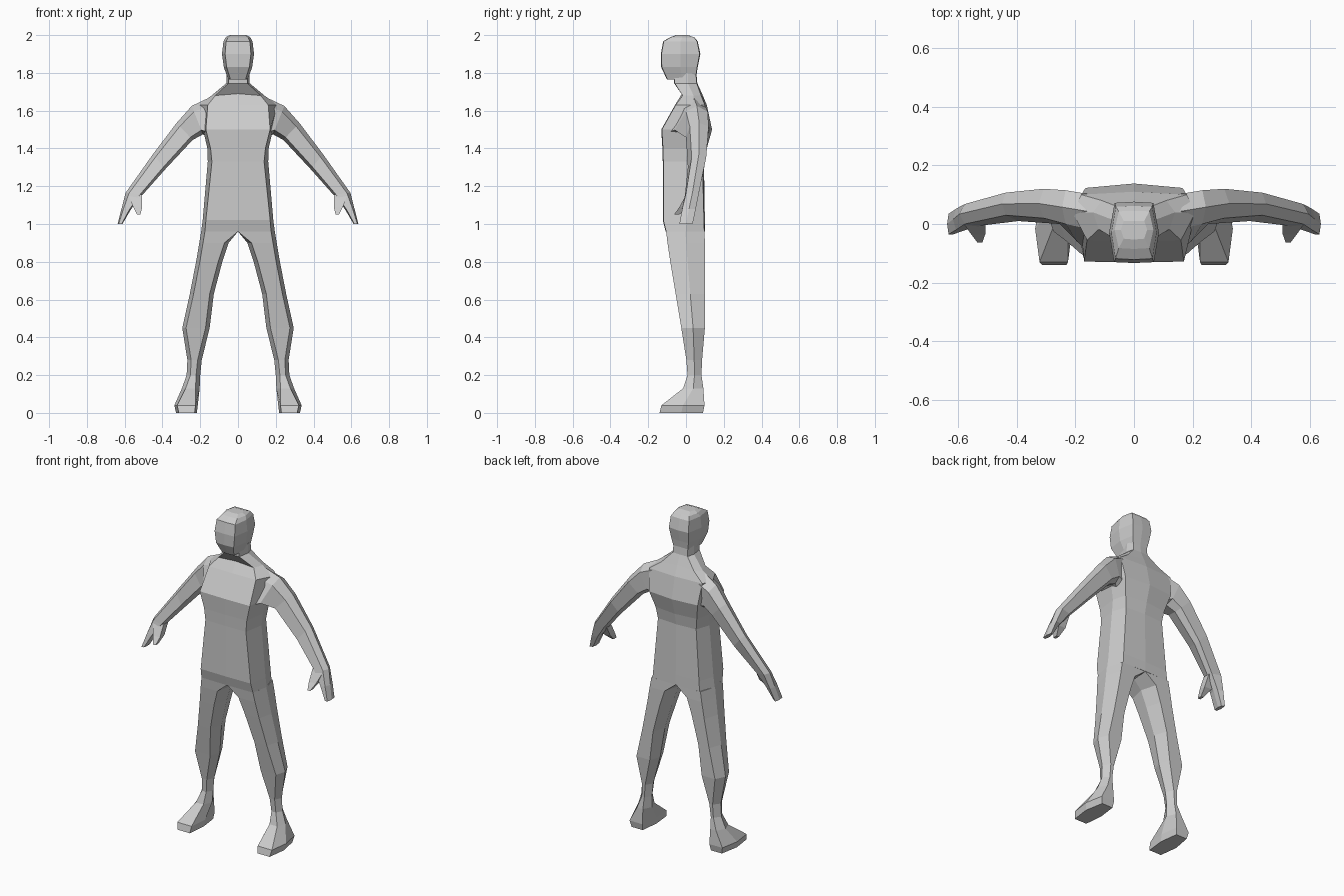
import bpy, bmesh

grey = bpy.data.materials.new("light grey")
grey.diffuse_color = (0.6, 0.6, 0.6, 1)


def loft(name, rings, mirror=False):
    """Skin a list of equal-length point rings into one flat-shaded mesh."""
    bm = bmesh.new()
    rows = [[bm.verts.new(p) for p in ring] for ring in rings]
    n = len(rows[0])
    for a, b in zip(rows, rows[1:]):
        for i in range(n):
            j = (i + 1) % n
            bm.faces.new((a[i], a[j], b[j], b[i]))
    bm.faces.new(rows[0][::-1])
    bm.faces.new(rows[-1])
    bmesh.ops.recalc_face_normals(bm, faces=bm.faces)
    me = bpy.data.meshes.new(name)
    bm.to_mesh(me)
    bm.free()
    me.materials.append(grey)
    ob = bpy.data.objects.new(name, me)
    bpy.context.collection.objects.link(ob)
    if mirror:
        m = ob.modifiers.new("mirror", 'MIRROR')
        m.use_mirror_merge = False
    return ob


def body_ring(z, yf, yb, fx, sx, bx, ym=0.0, bulge=0.015, zs=0.0):
    """Symmetric ring: front centre, front corner, side, back corner, back centre."""
    return [(0, yf - 0.003, z), (fx, yf, z - zs), (sx, ym, z - zs), (bx, yb - bulge, z - zs),
            (0, yb, z), (-bx, yb - bulge, z - zs), (-sx, ym, z - zs), (-fx, yf, z - zs)]


# torso and neck
loft("torso", [body_ring(*r) for r in (
    (0.96, -0.105, 0.10, 0.175, 0.195, 0.16, 0.0, 0.003),
    (1.02, -0.12, 0.10, 0.17, 0.187, 0.155, 0.0, 0.005),
    (1.33, -0.12, 0.095, 0.138, 0.16, 0.13, 0.0, 0.008),
    (1.40, -0.122, 0.11, 0.145, 0.162, 0.14, 0.01),
    (1.50, -0.128, 0.138, 0.17, 0.185, 0.165, 0.02),
    (1.63, -0.055, 0.11, 0.16, 0.21, 0.18, 0.04, 0.01),
    (1.69, -0.018, 0.085, 0.12, 0.14, 0.11, 0.04, 0.005, 0.01),
    (1.745, -0.06, 0.06, 0.05, 0.062, 0.05, 0.01, 0.003),
    (1.80, -0.06, 0.055, 0.048, 0.06, 0.048, 0.01, 0.003))])

# head
loft("head", [body_ring(*r) for r in (
    (1.765, -0.098, 0.052, 0.04, 0.052, 0.045, -0.02, 0.002),
    (1.83, -0.128, 0.062, 0.06, 0.075, 0.058, -0.03, 0.003),
    (1.90, -0.130, 0.076, 0.068, 0.085, 0.066, -0.03, 0.004),
    (1.967, -0.118, 0.062, 0.063, 0.077, 0.062, -0.03, 0.003),
    (1.988, -0.082, 0.045, 0.052, 0.066, 0.052, -0.02, 0.002),
    (2.00, -0.05, 0.01, 0.035, 0.045, 0.035, -0.02, 0.0))])


def leg_ring(z, xi, xo, yf, yb, ins_in=0.022, ins_out=0.02):
    """Six-sided ring: front pair, outer ridge, back pair, inner ridge."""
    ym = (yf + yb) / 2
    return [(xi + ins_in, yf, z), (xo - ins_out, yf, z), (xo, ym, z),
            (xo - ins_out * 1.4, yb, z), (xi + ins_in * 1.2, yb, z), (xi, ym, z)]


# legs and feet
loft("legs", [leg_ring(*r) for r in (
    (0.96, 0.0, 0.195, -0.105, 0.098, 0.0, 0.02),
    (0.90, 0.05, 0.205, -0.098, 0.10),
    (0.80, 0.083, 0.222, -0.083, 0.10),
    (0.63, 0.128, 0.255, -0.055, 0.10),
    (0.45, 0.150, 0.295, -0.025, 0.10),
    (0.28, 0.192, 0.268, 0.002, 0.085),
    (0.20, 0.200, 0.272, 0.008, 0.082),
    (0.13, 0.203, 0.297, -0.015, 0.092),
    (0.04, 0.213, 0.337, -0.13, 0.098, 0.012, 0.015),
    (0.00, 0.218, 0.328, -0.14, 0.09, 0.012, 0.015))], True)


def arm_ring(tx, tz, bx, bz, yft, yfb, yb):
    """Six-sided ring between a top ridge point and an underside ridge point."""
    def at(t, y):
        return (tx + (bx - tx) * t, y, tz + (bz - tz) * t)
    ym = (max(yft, yfb) + yb) / 2
    return [at(0, ym), at(0.2, yft), at(0.85, yfb), at(1, ym),
            at(0.85, yb - 0.01), at(0.2, yb)]


# arms with mitten hands
loft("arms", [arm_ring(*r) for r in (
    (0.14, 1.675, 0.15, 1.45, -0.02, -0.10, 0.10),
    (0.245, 1.625, 0.185, 1.475, 0.0, -0.06, 0.115),
    (0.325, 1.535, 0.24, 1.445, 0.02, 0.0, 0.12),
    (0.45, 1.37, 0.385, 1.29, 0.03, 0.01, 0.107),
    (0.595, 1.165, 0.505, 1.155, 0.0, -0.005, 0.068),
    (0.617, 1.08, 0.565, 1.08, -0.02, -0.02, 0.052),
    (0.637, 1.0, 0.612, 1.0, -0.035, -0.035, 0.035))], True)


def thumb_ring(x0, x1, z, yf, yb):
    return [(x0, yf, z), (x1, yf, z), (x1, yb, z), (x0, yb, z)]


# thumbs
loft("thumbs", [thumb_ring(*r) for r in (
    (0.507, 0.58, 1.155, 0.0, 0.045),
    (0.507, 0.555, 1.09, -0.035, 0.01),
    (0.517, 0.534, 1.05, -0.063, -0.035))], True)
